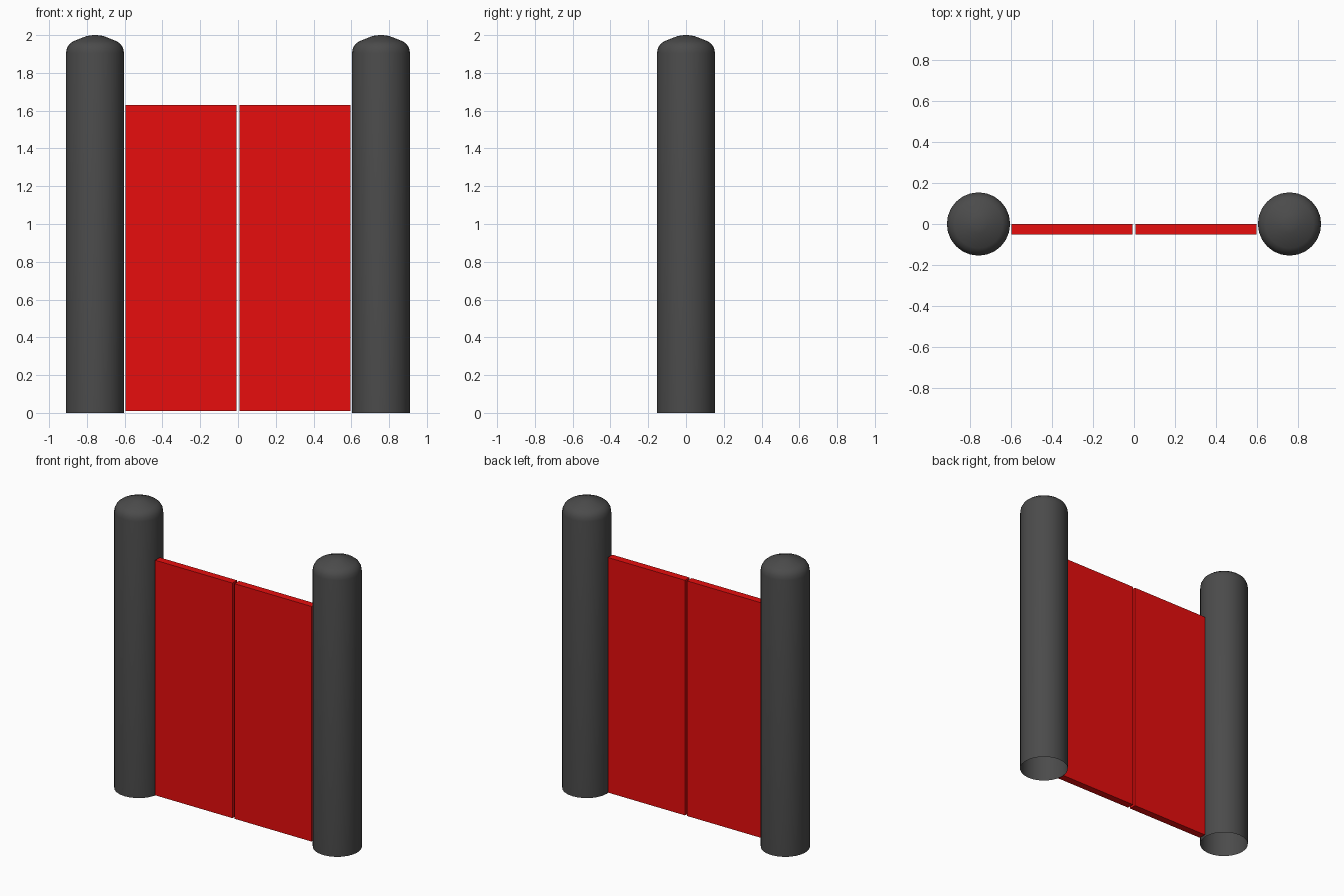
import bpy
import bmesh
from math import radians, tau
from mathutils import Matrix, Vector

if "Cube" in bpy.data.objects:
    bpy.data.objects.remove(bpy.data.objects["Cube"])


def material(name, colour):
    mat = bpy.data.materials.new(name)
    mat.diffuse_color = (*colour, 1)
    mat.use_nodes = True
    mat.node_tree.nodes["Principled BSDF"].inputs["Base Color"].default_value = mat.diffuse_color
    return mat


def finish(bm, name, mat, angle=None):
    mesh = bpy.data.meshes.new(name)
    bm.to_mesh(mesh)
    bm.free()
    mesh.materials.append(mat)
    obj = bpy.data.objects.new(name, mesh)
    bpy.context.collection.objects.link(obj)
    if angle:
        bpy.ops.object.select_all(action='DESELECT')
        obj.select_set(True)
        bpy.context.view_layer.objects.active = obj
        bpy.ops.object.shade_smooth_by_angle(angle=radians(angle))
    return obj


dark = material("dark_post", (0.07, 0.07, 0.07))
red = material("red_panel", (0.8, 0.004, 0.004))

# Post outline as (radius, height): open at the foot, rounded shoulder, shallow cone tip
PROFILE = [(0.154, 0), (0.154, 1.905), (0.149, 1.93), (0.138, 1.95), (0.118, 1.966),
           (0.045, 1.995), (0.022, 1.999), (0, 2.0)]


def post(name, x):
    bm = bmesh.new()
    verts = [bm.verts.new((r, 0, z)) for r, z in PROFILE]
    edges = [bm.edges.new(pair) for pair in zip(verts, verts[1:])]
    bmesh.ops.spin(bm, geom=verts + edges, cent=(0, 0, 0), axis=(0, 0, 1),
                   angle=tau, steps=24, use_duplicate=False)
    bmesh.ops.remove_doubles(bm, verts=bm.verts, dist=0.0005)
    bmesh.ops.recalc_face_normals(bm, faces=bm.faces)
    # an open shell: make sure the walls face outwards
    wall = max(bm.faces, key=lambda f: f.calc_area())
    c = wall.calc_center_median()
    if wall.normal.dot(Vector((c.x, c.y, 0))) < 0:
        bmesh.ops.reverse_faces(bm, faces=bm.faces)
    finish(bm, name, dark, 40).location.x = x


def panel(name, x):
    bm = bmesh.new()
    size = Matrix.Diagonal((0.588, 0.05, 1.62, 1))
    bmesh.ops.create_cube(bm, size=1, matrix=size)
    finish(bm, name, red).location = (x, -0.025, 0.82)


# Two posts with a pair of gate panels hung between them
for side, sign in (("left", -1), ("right", 1)):
    post(f"{side}_post", sign * 0.757)
    panel(f"{side}_gate_panel", sign * 0.302)
